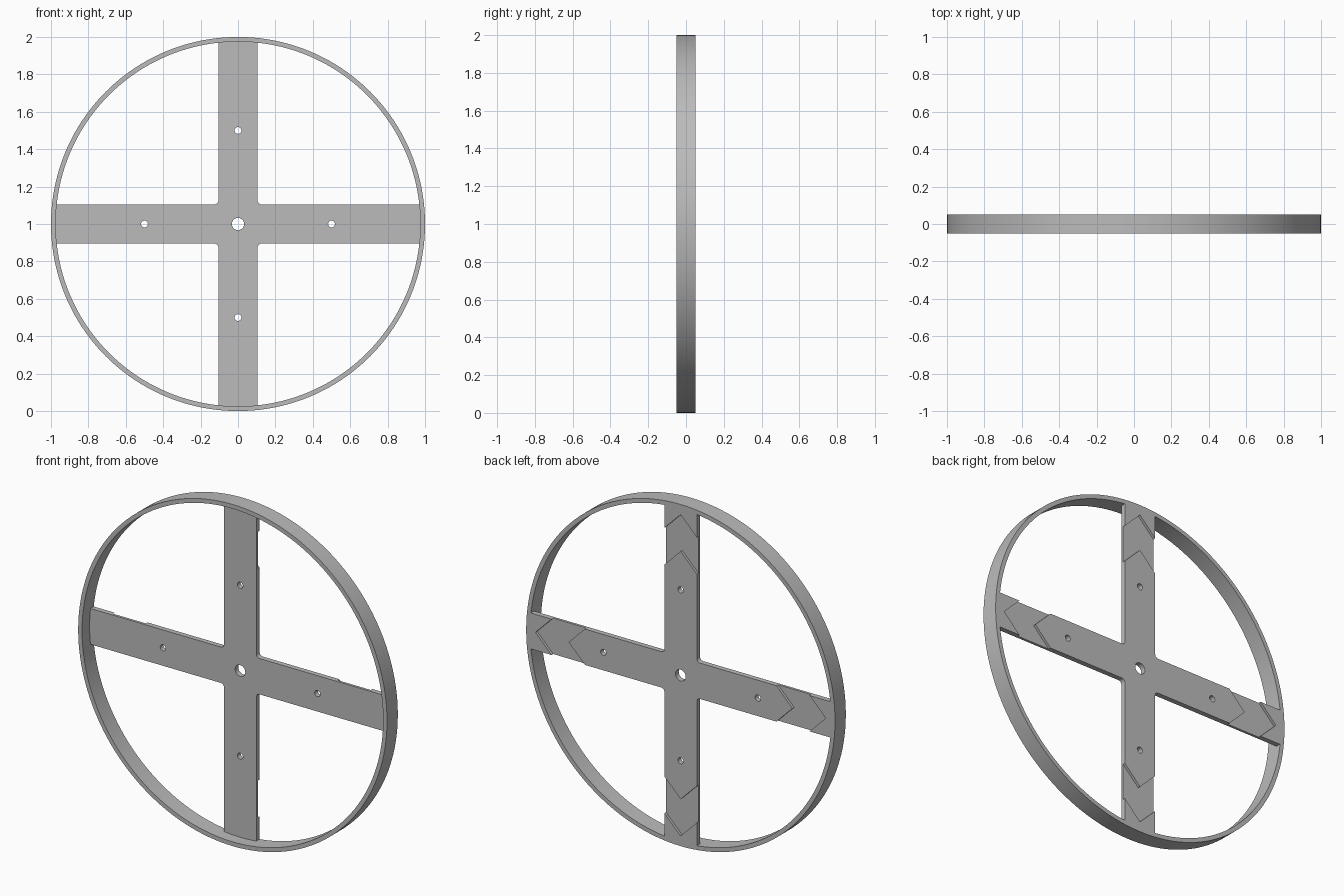
import bpy, bmesh
from math import pi, sin, cos, sqrt, radians
from mathutils import Matrix, Vector

cube = bpy.data.objects.get("Cube")
if cube:
    bpy.data.objects.remove(cube, do_unlink=True)

CENTRE_Z = 1.0
FRONT, BACK = 0.02, 0.05          # spoke plate faces
POCKET = 0.035                    # floor of the recesses on the back
HALF = 0.105                      # half width of an arm
FILLET = 0.02
RIM_IN, RIM_OUT, RIM_HALF = 0.975, 1.0, 0.05

grey = bpy.data.materials.new("plain grey")
grey.use_nodes = True
grey.diffuse_color = (0.5, 0.5, 0.5, 1)
grey.node_tree.nodes["Principled BSDF"].inputs["Base Color"].default_value = (0.5, 0.5, 0.5, 1)


def make_object(name, bm):
    bmesh.ops.recalc_face_normals(bm, faces=bm.faces)
    mesh = bpy.data.meshes.new(name)
    bm.to_mesh(mesh)
    bm.free()
    mesh.materials.append(grey)
    obj = bpy.data.objects.new(name, mesh)
    obj.location.z = CENTRE_Z
    bpy.context.collection.objects.link(obj)
    return obj


def prism(name, outline, y0, y1):
    """Extrude an (x, z) outline from y0 to y1."""
    bm = bmesh.new()
    face = bm.faces.new([bm.verts.new((x, y0, z)) for x, z in outline])
    side = bmesh.ops.extrude_face_region(bm, geom=[face])["geom"]
    bmesh.ops.translate(bm, vec=(0, y1 - y0, 0),
                        verts=[v for v in side if isinstance(v, bmesh.types.BMVert)])
    return make_object(name, bm)


def arc(cx, cz, r, a0, a1, n):
    return [(cx + r * cos(a0 + (a1 - a0) * i / n), cz + r * sin(a0 + (a1 - a0) * i / n))
            for i in range(n + 1)]


def turn(points, k):
    rot = Matrix.Rotation(k * pi / 2, 2)
    return [tuple(rot @ Vector(p)) for p in points]


def smooth(obj):
    bpy.ops.object.select_all(action='DESELECT')
    bpy.context.view_layer.objects.active = obj
    obj.select_set(True)
    bpy.ops.object.shade_smooth_by_angle(angle=radians(30))


# Rim: rectangular section spun about the y axis
bm = bmesh.new()
section = [bm.verts.new((r, y, 0)) for r, y in
           ((RIM_IN, -RIM_HALF), (RIM_OUT, -RIM_HALF), (RIM_OUT, RIM_HALF), (RIM_IN, RIM_HALF))]
edges = [bm.edges.new((section[i], section[(i + 1) % 4])) for i in range(4)]
bmesh.ops.spin(bm, geom=section + edges, cent=(0, 0, 0), axis=(0, 1, 0),
               angle=2 * pi, steps=160, use_merge=True)
bmesh.ops.remove_doubles(bm, verts=bm.verts, dist=1e-5)
smooth(make_object("rim", bm))

# Cross plate: one arm with a curved tip and a filleted inner corner, repeated four times
tip = RIM_IN + 0.001
reach = sqrt(tip ** 2 - HALF ** 2)
tip_points = [(x, sqrt(tip ** 2 - x ** 2)) for x in (HALF * (1 - i / 4) for i in range(9))]
corner = HALF + FILLET
arm = tip_points + arc(-corner, corner, FILLET, 0, -pi / 2, 6)
outline = [p for k in range(4) for p in turn(arm, k)]
spokes = prism("cross_spokes", outline, FRONT, BACK)

# Cutters: axle hole, four bolt holes and four chevron-ended pockets
cutters = [prism("axle_hole_cutter", arc(0, 0, 0.033, 0, 2 * pi, 40)[:-1], 0, 0.08)]
wide = HALF + 0.015
pocket = [(-wide, 0.725 - wide), (0, 0.725), (wide, 0.725 - wide),
          (wide, 0.94 - wide), (0, 0.94), (-wide, 0.94 - wide)]
for k in range(4):
    hole = arc(0, 0.5, 0.018, 0, 2 * pi, 24)[:-1]
    cutters.append(prism("bolt_hole_cutter", turn(hole, k), 0, 0.08))
    cutters.append(prism("pocket_cutter", turn(pocket, k), POCKET, 0.08))

bpy.context.view_layer.objects.active = spokes
for cutter in cutters:
    cutter.hide_render = True
    mod = spokes.modifiers.new("cut", 'BOOLEAN')
    mod.operation = 'DIFFERENCE'
    mod.solver = 'EXACT'
    mod.object = cutter
    bpy.ops.object.modifier_apply(modifier=mod.name)
    bpy.data.objects.remove(cutter, do_unlink=True)
smooth(spokes)
